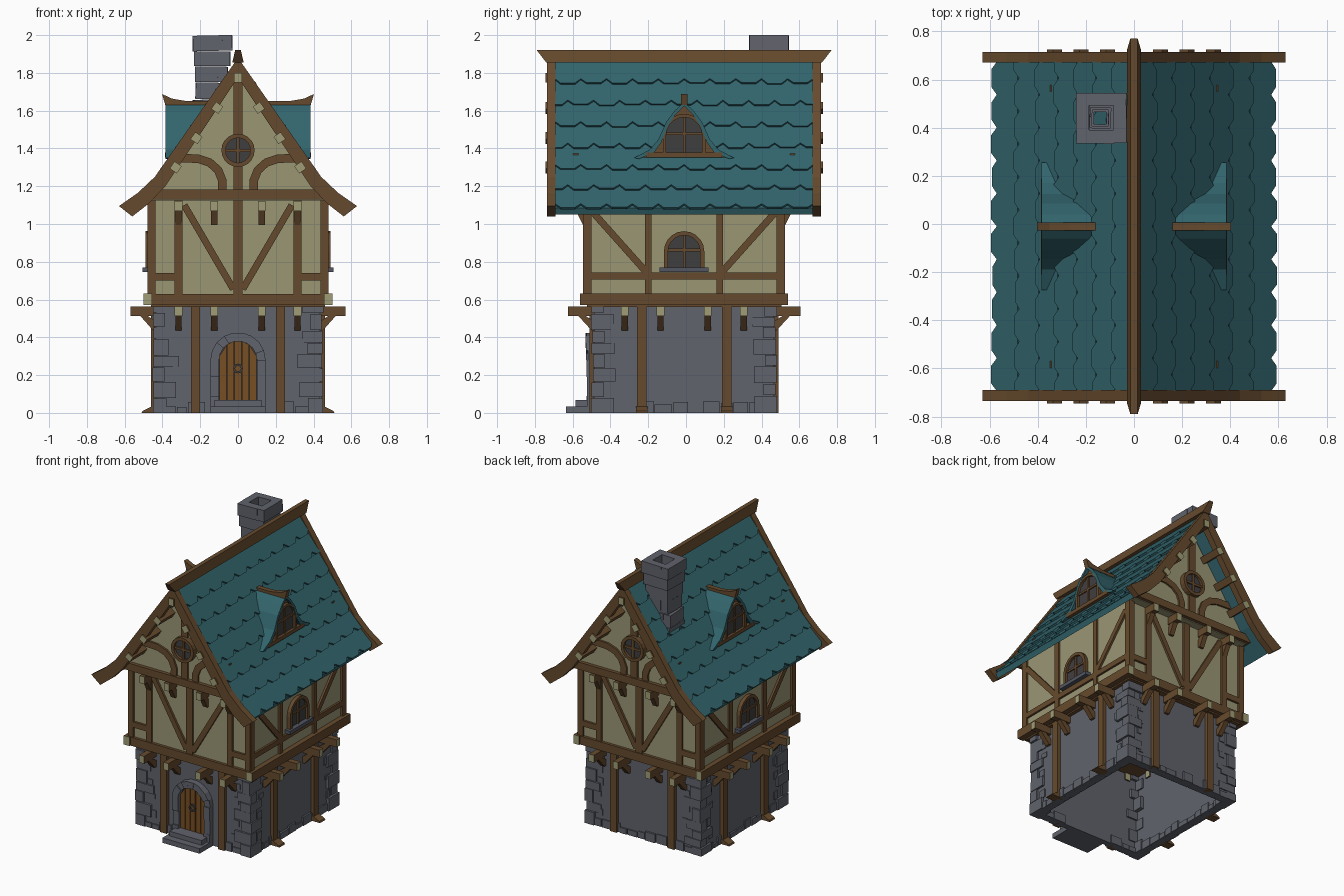
import bpy, bmesh, math, random
from mathutils import Matrix, Vector

random.seed(4)
if "Cube" in bpy.data.objects:
    bpy.data.objects.remove(bpy.data.objects["Cube"], do_unlink=True)


def material(name, *rgb):
    linear = [((c / 255 + 0.055) / 1.055) ** 2.4 for c in rgb] + [1]
    m = bpy.data.materials.new(name)
    m.use_nodes = True
    m.diffuse_color = linear
    m.node_tree.nodes["Principled BSDF"].inputs["Base Color"].default_value = linear
    return m


wood = material("timber", 102, 74, 45)
plaster = material("plaster", 154, 150, 116)
stone = material("stone", 97, 99, 108)
slate = material("sill stone", 82, 85, 97)
teal = material("teal tile", 50, 101, 109)
oak = material("door wood", 118, 78, 36)
glass = material("dark glass", 64, 62, 64)
cut_end = material("cut timber end", 160, 157, 118)

FRONT, RIGHT, BACK, LEFT = 0, 90, 180, 270
Y_SHIFT = -0.01


def solid(name, prisms, mat, side=FRONT, cap=None):
    """Prisms of (outline in wall coordinates, inner depth, outer depth) on one side."""
    bm = bmesh.new()
    for outline, d0, d1 in prisms:
        rings = [[bm.verts.new((u, -d, z)) for u, z in outline] for d in (d0, d1)]
        for ring in rings:
            bm.faces.new(ring).material_index = 1 if cap else 0
        for i in range(len(outline)):
            bm.faces.new((rings[0][i - 1], rings[0][i], rings[1][i], rings[1][i - 1]))
    return finish(name, bm, [mat] + ([cap] if cap else []), side)


def finish(name, bm, mats, side=FRONT):
    bmesh.ops.recalc_face_normals(bm, faces=bm.faces)
    bm.transform(Matrix.Translation((0, Y_SHIFT, 0)) @ Matrix.Rotation(math.radians(side), 4, "Z"))
    mesh = bpy.data.meshes.new(name)
    bm.to_mesh(mesh)
    bm.free()
    for m in mats:
        mesh.materials.append(m)
    ob = bpy.data.objects.new(name, mesh)
    bpy.context.collection.objects.link(ob)
    return ob


def panel(name, outlines, d0, d1, mat, side=FRONT, cap=None):
    return solid(name, [(o, d0, d1) for o in outlines], mat, side, cap)


def across(name, outline, centres, width, mat, side):
    """Outline in (depth, height), extruded along the wall at each centre."""
    solid(name, [(outline, -u - width / 2, -u + width / 2) for u in centres], mat, side - 90)


def rect(u0, u1, z0, z1):
    return [(u0, z0), (u1, z0), (u1, z1), (u0, z1)]


def both(outlines):
    return outlines + [[(-u, z) for u, z in o] for o in outlines]


def strip(a, b):
    return [[a[i], a[i + 1], b[i + 1], b[i]] for i in range(len(a) - 1)]


def bar(points, width):
    """Quads of even width along a path."""
    a, b = [], []
    for i, p in enumerate(points):
        t = Vector(points[min(i + 1, len(points) - 1)]) - Vector(points[max(i - 1, 0)])
        n = Vector((-t.y, t.x)).normalized() * width / 2
        a.append(tuple(Vector(p) + n))
        b.append(tuple(Vector(p) - n))
    return strip(a, b)


def arch(r, z0, spring, n=10):
    arc = [(r * math.cos(math.pi * i / n), spring + r * math.sin(math.pi * i / n)) for i in range(n + 1)]
    return [(r, z0)] + arc + [(-r, z0)]


def circle(r, z, n=20):
    return [(r * math.cos(math.tau * i / n), z + r * math.sin(math.tau * i / n)) for i in range(n + 1)]


def arched_window(name, r, frame, z0, spring, d, side):
    panel(name + "_glass", [arch(r, z0, spring)], d - 0.03, d + 0.006, glass, side)
    panel(name + "_frame", strip(arch(r + frame, z0, spring), arch(r, z0, spring)), d - 0.03, d + 0.022, wood, side)
    muntins = [rect(-0.007, 0.007, z0, spring + r), rect(-r, r, spring, spring + 0.014)]
    panel(name + "_muntins", muntins, d, d + 0.014, wood, side)


def joists(name, centres, z, wall, reach, side):
    """Projecting joists with pale ends, each on a slanted bracket."""
    panel(name, [rect(u - 0.02, u + 0.02, z, z + 0.052) for u in centres], wall - 0.05, reach, wood, side, cut_end)
    top = wall + (reach - wall) * 0.6
    across(name + "_brackets", [(wall - 0.01, z - 0.075), (wall + 0.015, z - 0.075), (top, z), (top - 0.04, z),
                                (wall - 0.01, z - 0.035)], centres, 0.034, wood, side)


# Stone ground storey, open underneath
SPOTS = [-0.315, -0.125, 0.125, 0.315]
for side, wall, half in ((FRONT, 0.475, 0.435), (BACK, 0.475, 0.435), (RIGHT, 0.435, 0.475), (LEFT, 0.435, 0.475)):
    ends = side in (FRONT, BACK)
    panel("stone_wall", [rect(-half, half, 0, 0.565)], wall - 0.04, wall, stone, side)
    panel("ground_post", both([rect(0.2, 0.25, 0, 0.575)]), wall - 0.02, wall + 0.025, wood, side)
    if not ends:
        across("post_foot", [(wall, 0), (wall + 0.075, 0), (wall + 0.07, 0.01), (wall + 0.02, 0.035), (wall, 0.035)],
               [-0.225, 0.225], 0.06, wood, side)
    joists("floor_joists", SPOTS, 0.512, wall, 0.615 if ends else 0.57, side)
    # Loose base course and patches of stone beside the corners
    stones, u = [], -half + 0.05
    while u < half - 0.06:
        w = random.uniform(0.05, 0.1)
        if side != FRONT or abs(u + w / 2) > 0.2:
            stones.append((rect(u, u + w - 0.006, 0, random.uniform(0.03, 0.065)), wall - 0.05,
                           wall + random.uniform(0.006, 0.014)))
        u += w
    for s in (-1, 1):
        z = 0.08
        while z < 0.5:
            h, w = random.uniform(0.03, 0.06), random.uniform(0.03, 0.05)
            a = s * (half - random.uniform(0.07, 0.1))
            stones.append((rect(a, a - s * w, z, z + h), wall - 0.02, wall + 0.006))
            z += h + random.uniform(0.03, 0.09)
    solid("wall_stones", stones, stone, side)

# Alternating corner blocks
blocks = []
for sx in (-1, 1):
    for sy in (-1, 1):
        z, turn = 0, 0
        while z < 0.55:
            h = min(random.uniform(0.05, 0.095), 0.565 - z)
            a, b = (0.12, 0.065) if turn % 2 else (0.07, 0.12)
            x, y = 0.45 + random.uniform(-0.007, 0.005), 0.488 + random.uniform(-0.007, 0.005)
            a += random.uniform(-0.015, 0.015)
            blocks.append((rect(sx * x, sx * (x - a), z, z + h - 0.004), sy * y, sy * (y - b)))
            z, turn = z + h, turn + 1
solid("corner_blocks", blocks, stone)

# Door, stone surround and steps
panel("door_backing", [arch(0.1, 0.05, 0.28)], 0.46, 0.48, glass)
planks = []
for i in range(5):
    u0, u1 = -0.1 + i * 0.04 + 0.002, -0.06 + i * 0.04 - 0.002
    top = [0.28 + math.sqrt(max(0, 0.01 - u * u)) for u in (u0, u1)]
    planks.append([(u0, 0.05), (u1, 0.05), (u1, top[1]), (u0, top[0])])
panel("door_planks", planks, 0.47, 0.492, oak)
panel("door_ring", strip(circle(0.026, 0.235, 12), circle(0.015, 0.235, 12)), 0.49, 0.503, glass)
surround = []
outline_in, outline_out = arch(0.1, 0, 0.28, 9), arch(0.146, 0, 0.28, 9)
for n in (0, -2):
    for pts in (outline_in, outline_out):
        u = pts[n][0]
        extra = [(u, 0.09), (u, 0.19)]
        if n == 0:
            pts[1:1] = extra
        else:
            pts[-1:-1] = extra[::-1]
for quad in strip(outline_out, outline_in):
    surround.append((quad, 0.45, random.uniform(0.505, 0.522)))
solid("door_surround", surround, stone)
panel("lower_step", [rect(-0.145, 0.145, 0, 0.035)], 0.46, 0.625, stone)
panel("upper_step", [rect(-0.125, 0.125, 0.03, 0.068)], 0.46, 0.575, stone)

# Plastered upper storey and jettied gable
panel("storey_floor", [rect(-0.46, 0.46, 0.56, 0.58)], -0.515, 0.515, wood)
panel("upper_walls", [rect(-0.465, 0.465, 0.575, 1.15)], -0.52, 0.52, plaster)
panel("gable_walls", [[(-0.46, 1.125), (0.46, 1.125), (0.46, 1.165), (0, 1.79), (-0.46, 1.165)]], -0.575, 0.575, plaster)
panel("side_sills", both([rect(0.455, 0.5, 0.57, 0.632)]), -0.55, 0.55, wood, FRONT, cut_end)

for side in (FRONT, BACK):
    frame = both([rect(0.437, 0.477, 0.6, 1.13), rect(0.295, 0.335, 0.6, 1.13), rect(0.33, 0.44, 0.7, 0.74)])
    frame += both(bar([(0.285, 1.1), (0.025, 0.655)], 0.036)) + [rect(-0.025, 0.025, 0.6, 1.14)]
    panel("end_wall_timbers", frame, 0.5, 0.535, wood, side)
    panel("end_sill", [rect(-0.46, 0.46, 0.57, 0.63)], 0.48, 0.54, wood, side)
    joists("gable_joists", SPOTS, 1.07, 0.52, 0.61, side)
    panel("gable_beam", [rect(-0.475, 0.475, 1.13, 1.182)], 0.54, 0.6, wood, side)
    panel("gable_post", [rect(-0.025, 0.025, 1.17, 1.78)], 0.56, 0.59, wood, side)
    brace = [(0.085, 1.17), (0.083, 1.23), (0.105, 1.285), (0.15, 1.325), (0.21, 1.345), (0.35, 1.352)]
    panel("curved_braces", both(bar(brace, 0.045)), 0.56, 0.588, wood, side)
    # Round gable window
    panel("round_glass", [circle(0.07, 1.39)[:-1]], 0.56, 0.594, glass, side)
    panel("round_frame", strip(circle(0.088, 1.39), circle(0.066, 1.39)), 0.56, 0.612, wood, side)
    panel("round_muntins", [rect(-0.008, 0.008, 1.32, 1.46), rect(-0.07, 0.07, 1.382, 1.398)], 0.58, 0.603, wood, side)
    # Purlin ends beneath the verge
    purlins = []
    for u, z in ((0.11, 1.615), (0.22, 1.455), (0.33, 1.3)):
        purlins += bar([(u - 0.013, z + 0.019), (u + 0.013, z - 0.019)], 0.046)
    panel("purlins", both(purlins) + [rect(-0.02, 0.02, 1.75, 1.8)], 0.56, 0.735, wood, side, cut_end)
    verge = [(0, 1.88), (0.44, 1.25), (0.53, 1.165), (0.63, 1.095), (0.56, 1.04), (0.47, 1.11), (0.385, 1.2), (0, 1.775)]
    panel("verge_boards", both([verge]), 0.68, 0.725, wood, side)

for side in (RIGHT, LEFT):
    frame = both([rect(0.49, 0.53, 0.6, 1.15), rect(0.172, 0.207, 0.6, 1.15)])
    frame += both(bar([(0.49, 1.07), (0.2, 0.745)], 0.036)) + [rect(-0.5, 0.5, 0.705, 0.742)]
    panel("side_wall_timbers", frame, 0.45, 0.479, wood, side)
    arched_window("side_window", 0.085, 0.022, 0.768, 0.855, 0.468, side)
    panel("window_sill", [rect(-0.13, 0.13, 0.745, 0.77)], 0.45, 0.505, slate, side)

    # Bell shaped dormer with an upturned ridge
    half = [(0, 1.645), (0.05, 1.6), (0.095, 1.54), (0.135, 1.45), (0.18, 1.395), (0.265, 1.35)]
    outer = [(-u, z) for u, z in half[:0:-1]] + half
    inner = [(u * 0.9, max(z - 0.02, 1.345)) for u, z in outer]
    panel("dormer_roof", strip(outer, inner), 0.1, 0.385, teal, side)
    panel("dormer_front", [inner], 0.1, 0.362, wood, side)
    arched_window("dormer_window", 0.095, 0.018, 1.375, 1.47, 0.362, side)
    panel("dormer_sill", [rect(-0.2, 0.2, 1.352, 1.378)], 0.33, 0.386, wood, side)
    across("dormer_ridge", [(0.12, 1.6), (0.3, 1.62), (0.385, 1.63), (0.402, 1.688), (0.35, 1.664), (0.27, 1.65), (0.12, 1.65)],
           [0], 0.034, wood, side)

# Roof deck with a kicked eave
PROFILE = [Vector((0, 0, 1.855)), Vector((0.43, 0, 1.237)), Vector((0.572, 0, 1.085))]
deck = [(p.x, p.z) for p in PROFILE]
panel("roof_deck", both(strip(deck, [(max(u - 0.015, 0), z - 0.035) for u, z in deck])), -0.69, 0.69, teal)


def slope_point(s):
    first = (PROFILE[1] - PROFILE[0]).length
    if s < first:
        return PROFILE[0].lerp(PROFILE[1], s / first)
    return PROFILE[1] + (PROFILE[2] - PROFILE[1]).normalized() * (s - first)


# Overlapping six-sided tiles
bm = bmesh.new()
ROWS, COUNT, LIMIT = 7, 10, 0.684
pitch, width = 0.968 / ROWS, 2 * LIMIT / COUNT
for sx in (-1, 1):
    for row in range(ROWS):
        start, end = slope_point(row * pitch), slope_point((row + 1) * pitch)
        normal = (end - start).cross(Vector((0, 1, 0))).normalized()
        normal *= math.copysign(1, normal.z)
        for i in range(COUNT + row % 2):
            y = -LIMIT + width * (i + 0.5 * (1 - row % 2))
            drop = random.uniform(-0.03, 0.03)
            shape = [(-0.5, 0), (0.5, 0), (0.5, 0.82), (0.27, 1.03 + drop), (-0.27, 1.03 + drop), (-0.5, 0.82)]
            layers = []
            for lift in (0.016, 0.002):
                ring = []
                for v, t in shape:
                    p = start.lerp(end, t) + normal * (lift * (0.2 + 0.8 * t))
                    ring.append(bm.verts.new((sx * p.x, max(-LIMIT, min(LIMIT, y + v * width)), p.z)))
                layers.append(ring)
                bm.faces.new(ring)
            for k in range(6):
                bm.faces.new((layers[0][k - 1], layers[0][k], layers[1][k], layers[1][k - 1]))
finish("roof_tiles", bm, [teal])

# Ridge beam, narrower along its top
ridge = [(-0.78, 1.92), (0.78, 1.92), (0.73, 1.855), (-0.73, 1.855)]
ob = panel("ridge_beam", [ridge], -0.03, 0.03, wood, RIGHT)
for v in ob.data.vertices:
    if v.co.z > 1.9:
        v.co.x *= 0.5

# Crooked hollow chimney of stacked blocks
bm = bmesh.new()
z = 1.47
for r, h, x in ((0.085, 0.1, -0.15), (0.083, 0.09, -0.15), (0.078, 0.09, -0.143), (0.085, 0.085, -0.14),
                (0.094, 0.08, -0.138), (0.103, 0.085, -0.135)):
    turn = Matrix.Translation((x, 0.45, z + h / 2)) @ Matrix.Rotation(random.uniform(-0.06, 0.06), 4, "Z")
    turn = turn @ Matrix.Rotation(random.uniform(-0.03, 0.03), 4, "Y")
    t = 0.05
    for k in range(4):
        quarter = Matrix.Rotation(math.pi / 2 * k, 4, "Z") @ Matrix.Translation((t / 2, r - t / 2, 0))
        size = Matrix.Diagonal((2 * r - t, t + random.uniform(0, 0.008), h - 0.003, 1))
        bmesh.ops.create_cube(bm, size=1, matrix=turn @ quarter @ size)
    z += h
finish("chimney", bm, [stone])
